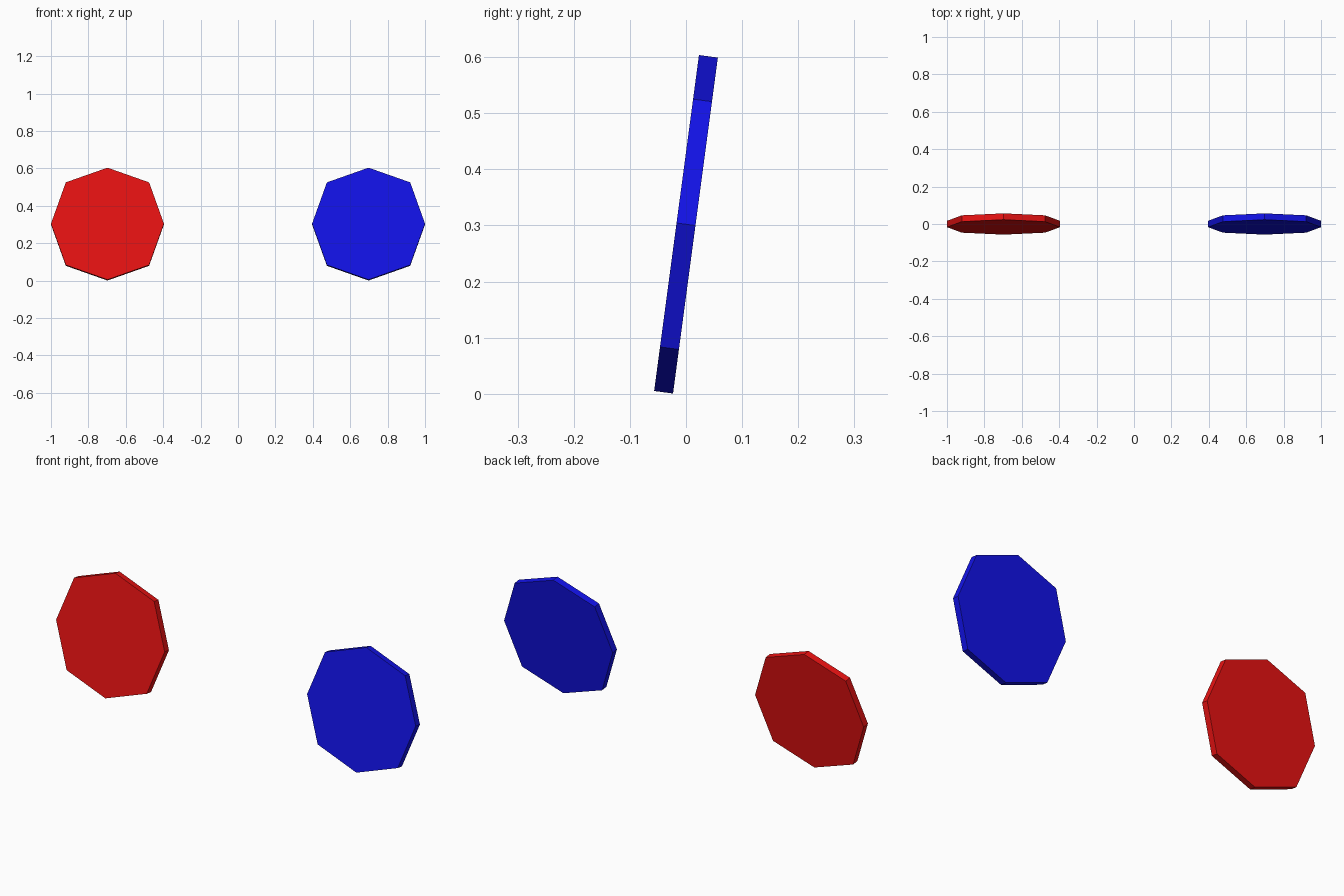
import bpy, bmesh, math
from mathutils import Matrix, Vector

cube = bpy.data.objects.get("Cube")
if cube:
    bpy.data.objects.remove(cube, do_unlink=True)

RADIUS, CORNER_RADIUS = 0.302, 0.315   # axis corners, diagonal corners
THICKNESS, CENTRE_X, CENTRE_Z = 0.034, 0.698, 0.302
TILT = math.radians(-7.6)              # top leans back


def material(name, rgb):
    mat = bpy.data.materials.new(name)
    mat.use_nodes = True
    mat.diffuse_color = (*rgb, 1)
    mat.node_tree.nodes["Principled BSDF"].inputs["Base Color"].default_value = (*rgb, 1)
    return mat


def disc(name, x, mat):
    """Eight-sided flat disc facing the front, leaning back."""
    bm = bmesh.new()
    ring = []
    for i in range(8):
        a = i * math.pi / 4
        r = CORNER_RADIUS if i % 2 else RADIUS
        ring.append(bm.verts.new((r * math.cos(a), -THICKNESS / 2, r * math.sin(a))))
    face = bm.faces.new(ring)
    side = bmesh.ops.extrude_face_region(bm, geom=[face])
    verts = [g for g in side["geom"] if isinstance(g, bmesh.types.BMVert)]
    bmesh.ops.translate(bm, verts=verts, vec=Vector((0, THICKNESS, 0)))
    bmesh.ops.recalc_face_normals(bm, faces=bm.faces)
    bm.transform(Matrix.Translation((x, 0, CENTRE_Z)) @ Matrix.Rotation(TILT, 4, "X"))
    mesh = bpy.data.meshes.new(name)
    bm.to_mesh(mesh)
    bm.free()
    mesh.materials.append(mat)
    obj = bpy.data.objects.new(name, mesh)
    bpy.context.collection.objects.link(obj)


# Matching pair of discs
disc("right_disc", -CENTRE_X, material("red", (0.8, 0.006, 0.006)))
disc("left_disc", CENTRE_X, material("blue", (0.006, 0.006, 0.8)))
